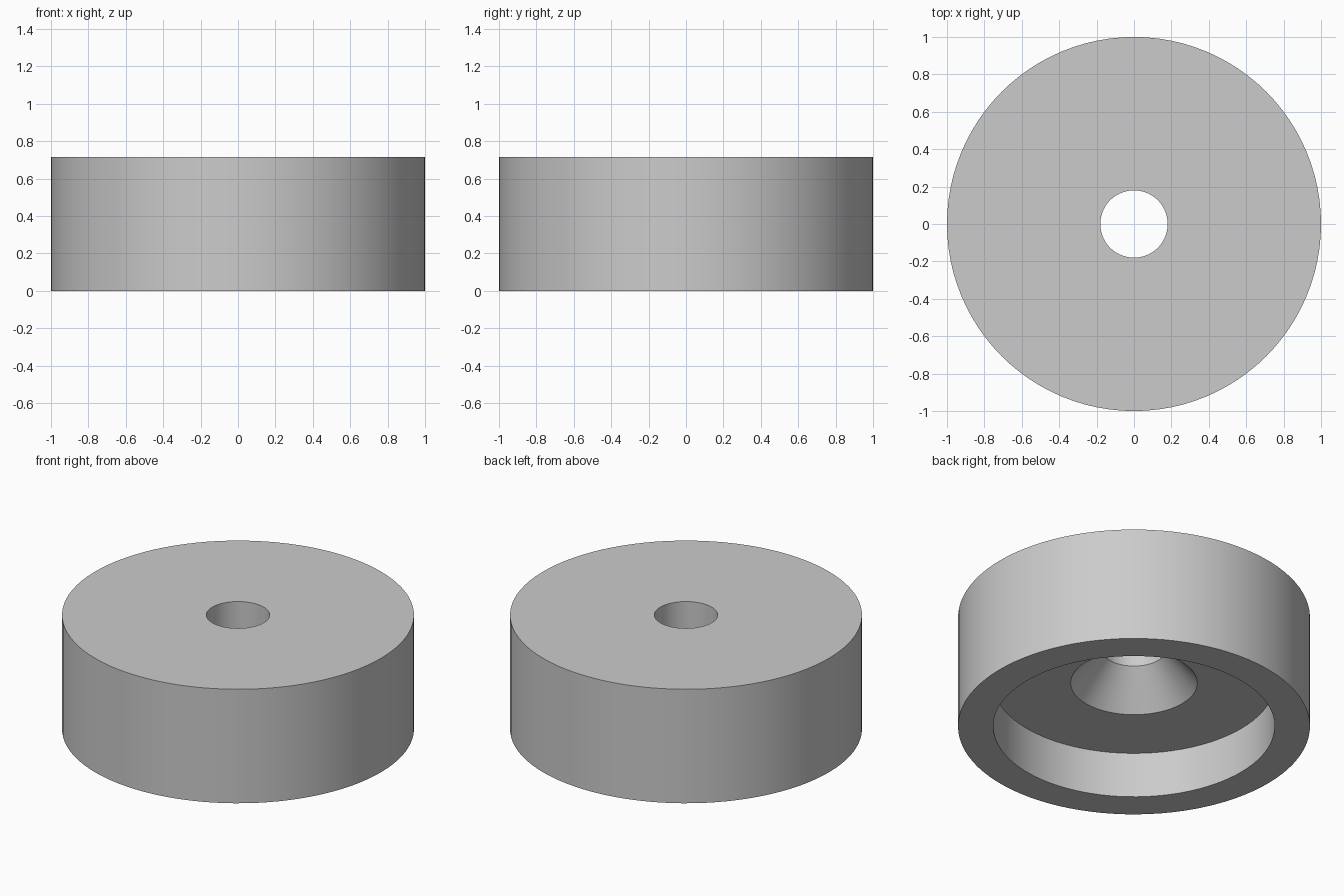
import bpy
import bmesh
import math

cube = bpy.data.objects.get("Cube")
if cube:
    bpy.data.objects.remove(cube, do_unlink=True)

# Single plain grey
grey = bpy.data.materials.new("light grey")
grey.use_nodes = True
colour = (0.6, 0.6, 0.6, 1)
grey.diffuse_color = colour
grey.node_tree.nodes["Principled BSDF"].inputs["Base Color"].default_value = colour

# Closed half section (radius, height): outer wall, top, bore, countersink, recess, rim
HEIGHT = 0.715
RECESS = 0.285
section = [
    (1.0, 0.0), (1.0, HEIGHT),
    (0.18, HEIGHT), (0.18, 0.5),
    (0.36, RECESS), (0.8, RECESS),
    (0.8, 0.0),
]
SIDES = 96

# Revolve the section around z
bm = bmesh.new()
rings = []
for i in range(SIDES):
    a = math.tau * i / SIDES
    rings.append([bm.verts.new((r * math.cos(a), r * math.sin(a), z)) for r, z in section])
for i, ring in enumerate(rings):
    following = rings[(i + 1) % SIDES]
    for j in range(len(section)):
        k = (j + 1) % len(section)
        bm.faces.new((ring[j], following[j], following[k], ring[k]))
bmesh.ops.recalc_face_normals(bm, faces=bm.faces)

mesh = bpy.data.meshes.new("recessed_foot")
bm.to_mesh(mesh)
bm.free()
mesh.materials.append(grey)
foot = bpy.data.objects.new("recessed_foot", mesh)
bpy.context.collection.objects.link(foot)

# Smooth walls with crisp rims
bpy.ops.object.select_all(action="DESELECT")
foot.select_set(True)
bpy.context.view_layer.objects.active = foot
bpy.ops.object.shade_smooth_by_angle(angle=math.radians(30))
